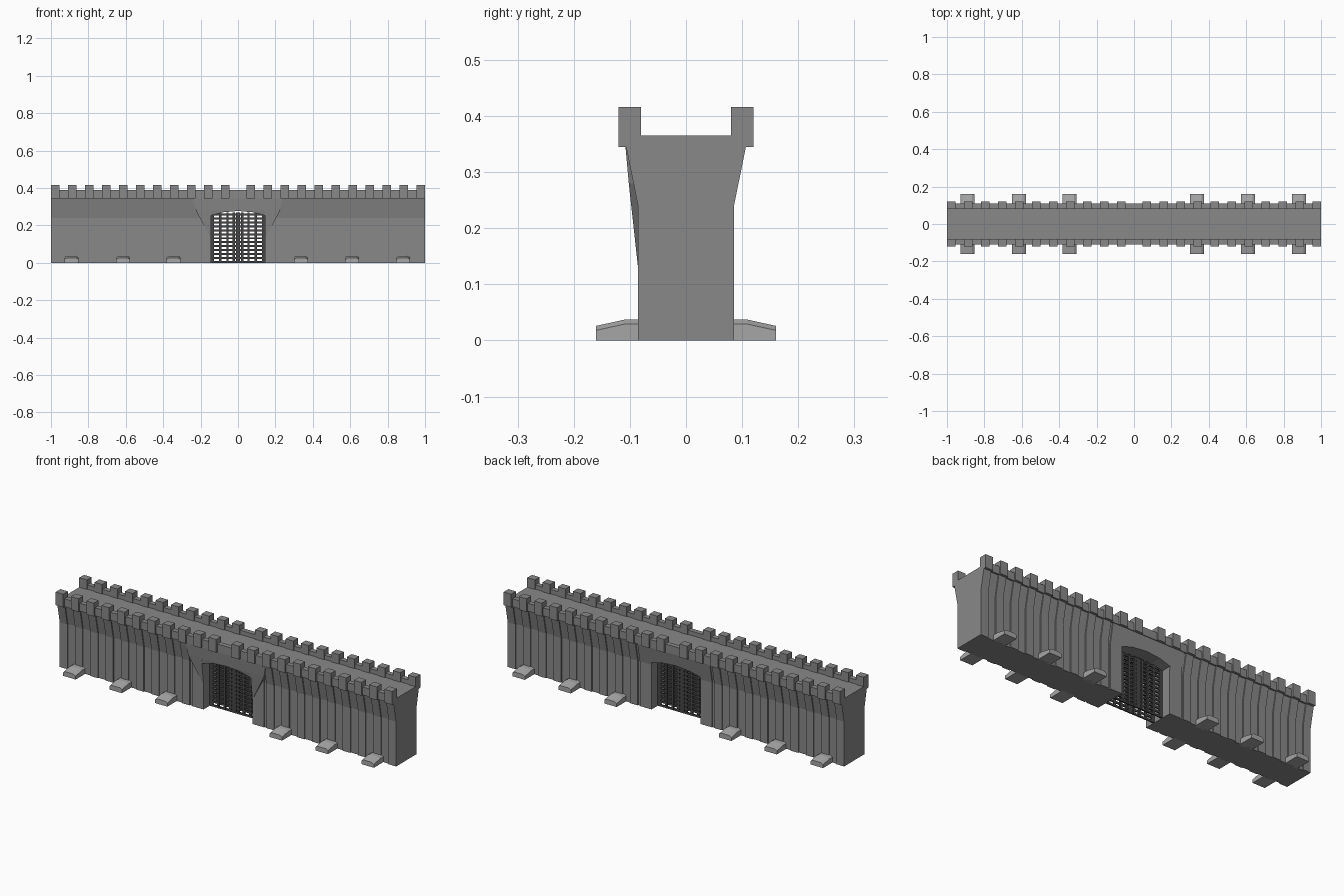
import bpy, bmesh

if "Cube" in bpy.data.objects:
    bpy.data.objects.remove(bpy.data.objects["Cube"])

def mat(name, v):
    m = bpy.data.materials.new(name)
    m.diffuse_color = (v, v, v, 1)
    m.use_nodes = True
    m.node_tree.nodes["Principled BSDF"].inputs["Base Color"].default_value = m.diffuse_color
    return m

stone, iron, pale = mat("stone", 0.25), mat("iron", 0.06), mat("pale_stone", 0.38)

def finish(name, bm, m):
    bmesh.ops.recalc_face_normals(bm, faces=bm.faces)
    me = bpy.data.meshes.new(name)
    bm.to_mesh(me)
    bm.free()
    me.materials.append(m)
    ob = bpy.data.objects.new(name, me)
    bpy.context.collection.objects.link(ob)
    return ob

def loft(bm, rings):
    vs = [[bm.verts.new(p) for p in r] for r in rings]
    n = len(vs[0])
    for a, b in zip(vs, vs[1:]):
        for i in range(n):
            j = (i + 1) % n
            bm.faces.new((a[i], a[j], b[j], b[i]))
    bm.faces.new(vs[0])
    bm.faces.new(vs[-1])

def along_x(bm, yz, x0, x1):
    loft(bm, [[(x, y, z) for y, z in yz] for x in (x0, x1)])

def along_y(bm, xz, y0, y1):
    loft(bm, [[(x, y, z) for x, z in xz] for y in (y0, y1)])

def box(bm, x0, x1, y0, y1, z0, z1):
    along_x(bm, [(y0, z0), (y1, z0), (y1, z1), (y0, z1)], x0, x1)

# gate opening cutter with a shallow arch
bm = bmesh.new()
along_y(bm, [(-.145, -.05), (.145, -.05), (.145, .253), (.08, .27), (0, .277),
             (-.08, .27), (-.145, .253)], -.3, .3)
cutter = finish("opening_cutter", bm, stone)
cutter.hide_render = True
cutter.hide_viewport = True

def cut(ob):
    mod = ob.modifiers.new("opening", 'BOOLEAN')
    mod.operation = 'DIFFERENCE'
    mod.solver = 'EXACT'
    mod.object = cutter

def both_sides(half):
    return half + [(-y, z) for y, z in reversed(half)]

# main wall with flared top
bm = bmesh.new()
along_x(bm, both_sides([(.08, 0), (.08, .24), (.101, .345), (.101, .365)]), -1, 1)
cut(finish("wall", bm, stone))

# plain gatehouse section
bm = bmesh.new()
along_x(bm, both_sides([(.0855, 0), (.0855, .24), (.106, .345)]), -.215, .215)
cut(finish("gate_section", bm, stone))

# ribs, low parapet and merlons on both sides
ribs, low, mer = bmesh.new(), bmesh.new(), bmesh.new()
W, PITCH = .045, .0909
for s in (-1, 1):
    box(low, -1, 1, s * .084, s * .11, .345, .388)
    for sx in (-1, 1):
        for i in range(11):
            xa = sx * (1 - i * PITCH)
            xb = xa - sx * W
            box(mer, xa, xb, s * .08, s * .12, .345, .416)
            if i < 9:
                along_x(ribs, [(s * .07, 0), (s * .0855, 0), (s * .0855, .24),
                               (s * .107, .346), (s * .07, .346)], xa, xb)
finish("wall_ribs", ribs, stone)
finish("parapet", low, stone)
finish("merlons", mer, stone)

# sloped hood over the front gate, with tapering side brackets
bm = bmesh.new()
def slab(pts):
    loft(bm, [pts, [(x, -.08, z) for x, y, z in pts]])
slab([(-.24, -.108, .346), (.24, -.108, .346), (.225, -.102, .28), (-.225, -.102, .28)])
for s in (-1, 1):
    slab([(s * .225, -.102, .28), (s * .145, -.0855, .13), (s * .145, -.102, .28)])
    slab([(s * .145, -.102, .28), (s * .145, -.098, .253), (s * .08, -.1, .27),
          (0, -.102, .277), (0, -.102, .28)])
finish("gate_hood", bm, stone)

# lattice gates, two leaves in two layers
bm = bmesh.new()
for yc in (-.029, .029):
    y0, y1 = yc - .004, yc + .004
    for s in (-1, 1):
        for x, w in ((.006, .006), (.023, .006), (.056, .006), (.0945, .006), (.136, .009)):
            box(bm, s * x - w, s * x + w, y0, y1, 0, .268 if x < .1 else .254)
    for i in range(13):
        z = i * .021
        box(bm, -.145, .145, y0 + .001, y1 - .001, z, z + .0105)
finish("lattice_gate", bm, iron)

# chamfered foot blocks
bm = bmesh.new()
for s in (-1, 1):
    for x in (-.89, -.615, -.345, .337, .61, .883):
        rings = []
        for y, z in ((.07, .037), (.11, .037), (.16, .026)):
            rings.append([(x + dx, s * y, zz) for dx, zz in
                          ((-.037, 0), (.037, 0), (.037, z - .008), (.024, z),
                           (-.024, z), (-.037, z - .008))])
        loft(bm, rings)
finish("foot_blocks", bm, pale)
